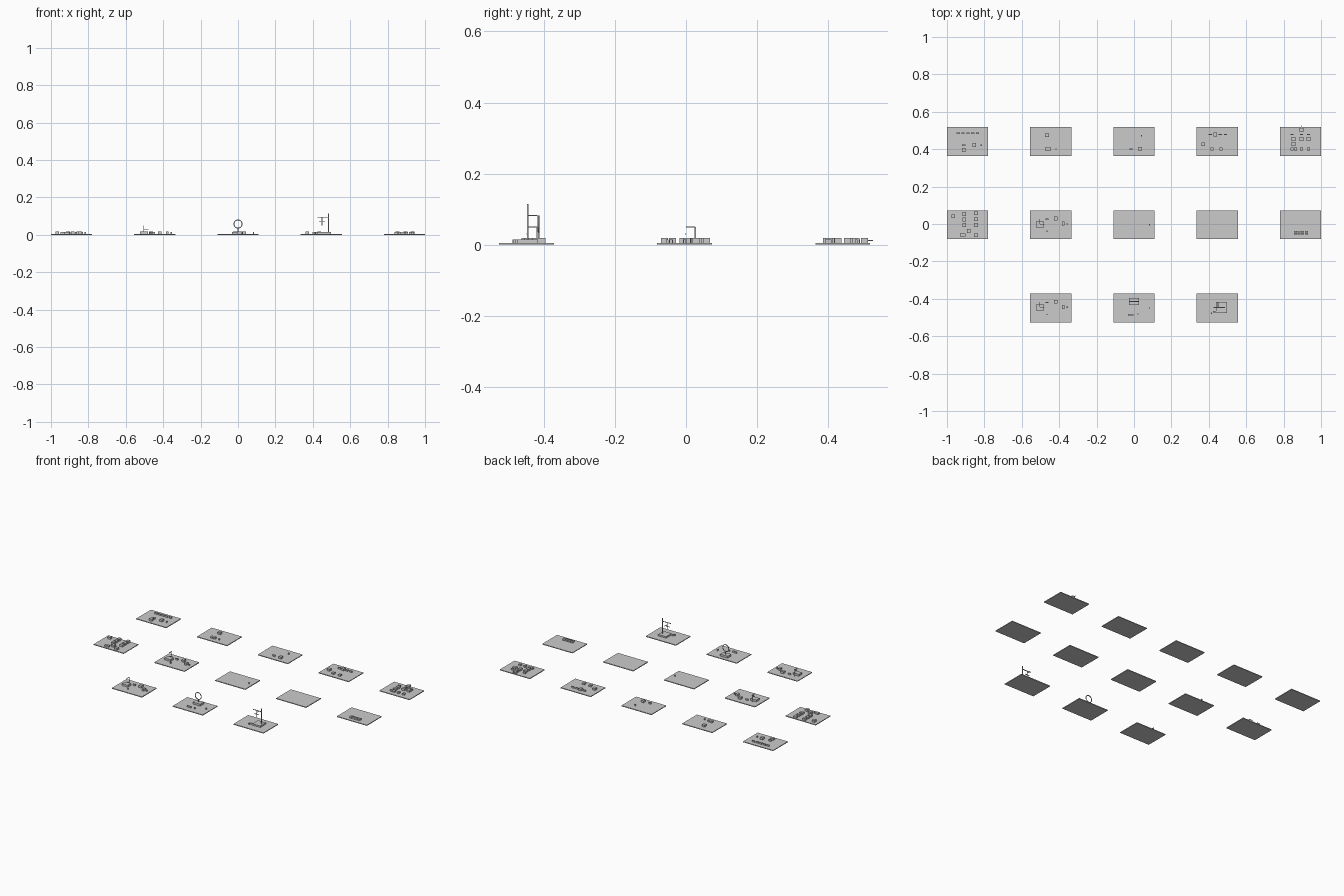
import bpy, math

Y0 = -0.004      # small offset of the plate grid
STEP = 0.445     # spacing between plates
TOP = 0.005      # plate thickness


def box(name, x, y, z, w, d, h):
    """Box with its base at height z."""
    bpy.ops.mesh.primitive_cube_add(size=1, location=(x, y, z + h / 2))
    o = bpy.context.object
    o.name = name
    o.scale = (w, d, h)
    return o


class Board:
    """One plate with helpers that place parts in plate coordinates."""

    def __init__(self, name, col, row):
        self.name, self.x, self.y = name, col * STEP, Y0 + row * STEP
        box(name + "_plate", self.x, self.y, 0, 0.22, 0.154, TOP)

    def part(self, label, x, y, w, d, h, z=TOP):
        return box(f"{self.name}_{label}", self.x + x, self.y + y, z, w, d, h)

    def cubes(self, *spots):
        for x, y in spots:
            self.part("block", x, y, 0.02, 0.02, 0.013)

    def tiles(self, *spots):
        for x, y in spots:
            self.part("tile", x, y, 0.017, 0.007, 0.01)

    def pads(self, *spots):
        for x, y in spots:
            self.part("pad", x, y, 0.016, 0.016, 0.01)

    def pegs(self, *spots):
        for x, y in spots:
            self.part("peg", x, y, 0.006, 0.006, 0.01)


# back row
b = Board("dashes", -2, 1)
b.tiles(*[(-0.05 + 0.026 * i, 0.045) for i in range(5)], (-0.02, -0.02))
b.cubes((-0.02, -0.045), (0.036, -0.018))
b.pegs((0.073, -0.02))

b = Board("pair", -1, 1)
b.cubes((-0.02, 0.033))
b.pads((-0.024, -0.039), (-0.007, -0.039))
b.pegs((0.028, -0.041))

b = Board("sparse", 0, 1)
b.cubes((0.032, -0.039))
b.tiles((-0.016, -0.041))
b.pegs((0.04, 0.031))

b = Board("steps", 1, 1)
b.cubes((-0.01, 0.038), (-0.075, -0.015))
b.tiles((-0.037, 0.038), (0.016, 0.038), (0.045, 0.038))
b.pads((-0.027, -0.041), (0.021, -0.041))

b = Board("crowd", 2, 1)
b.cubes((0.005, 0.062), *[(x, 0.014) for x in (-0.037, 0.005, 0.043)],
        (-0.037, -0.013))
b.tiles(*[(x, 0.038) for x in (-0.045, 0.005, 0.043)])
b.pads(*[(x, -0.04) for x in (-0.045, -0.027, 0.005, 0.043)])
b.part("pointer", 0.005, 0.076, 0.003, 0.02, 0.003, 0.01)

# middle row
b = Board("scatter", -2, 0)
b.cubes((-0.077, 0.046), (-0.017, 0.058), (-0.017, 0.028), (-0.017, -0.001),
        (0.045, 0.062), (0.045, 0.03), (0.045, -0.001), (0.006, -0.034),
        (0.045, -0.056))
b.pads((-0.033, -0.055), (-0.019, -0.055))


# desk boards, one in the middle row and one in the front row
for row, name in ((0, "desk_a"), (-1, "desk_b")):
    b = Board(name, -1, row)
    b.part("desk", -0.058, 0.002, 0.042, 0.032, 0.013)
    b.part("post", -0.058, 0.03, 0.003, 0.003, 0.045)
    b.part("arm", -0.058, 0.017, 0.003, 0.026, 0.003, 0.048)
    b.part("shelf", -0.046, 0.002, 0.024, 0.003, 0.003, 0.028)
    b.tiles((-0.02, 0.029))
    b.cubes((0.027, 0.033))
    b.part("stand", 0.066, 0.006, 0.014, 0.022, 0.013)
    b.pegs((0.088, 0.004), (-0.021, -0.035))

# nearly empty boards
b = Board("plain_a", 0, 0)
b.pegs((0.083, 0.0))
Board("plain_b", 1, 0)

b = Board("keys", 2, 0)
for i in range(4):
    for j in range(2):
        b.part("key", -0.026 + 0.019 * i, -0.038 - 0.011 * j, 0.016, 0.008, 0.01)

# front row: ring board
b = Board("ring", 0, -1)
b.part("base", 0, 0.034, 0.054, 0.038, 0.013)
b.part("stem", 0, 0.034, 0.004, 0.004, 0.018, 0.018)
bpy.ops.mesh.primitive_torus_add(
    major_radius=0.022, minor_radius=0.0025, major_segments=32, minor_segments=8,
    location=(b.x, b.y + 0.034, 0.058), rotation=(math.pi / 2, 0, 0))
bpy.context.object.name = "ring_hoop"
bpy.ops.object.shade_smooth_by_angle()
b.tiles((-0.024, -0.036), (-0.011, -0.036))
b.pegs((0.021, -0.033), (0.083, 0.0))

# front row: hanging frame board
b = Board("crane", 1, -1)
b.part("base", 0.022, 0.003, 0.058, 0.058, 0.01)
b.part("mast", 0.039, 0.003, 0.004, 0.004, 0.11)
b.part("boom", 0.009, 0.003, 0.06, 0.004, 0.003, 0.093)
b.part("cord", 0.004, 0.003, 0.003, 0.003, 0.045, 0.05)
b.part("bar_x", 0.004, 0.003, 0.032, 0.003, 0.003, 0.068)
b.part("bar_y", 0.004, 0.016, 0.003, 0.03, 0.003, 0.08)
b.tiles((-0.015, -0.02))
b.pegs((-0.03, -0.028))
